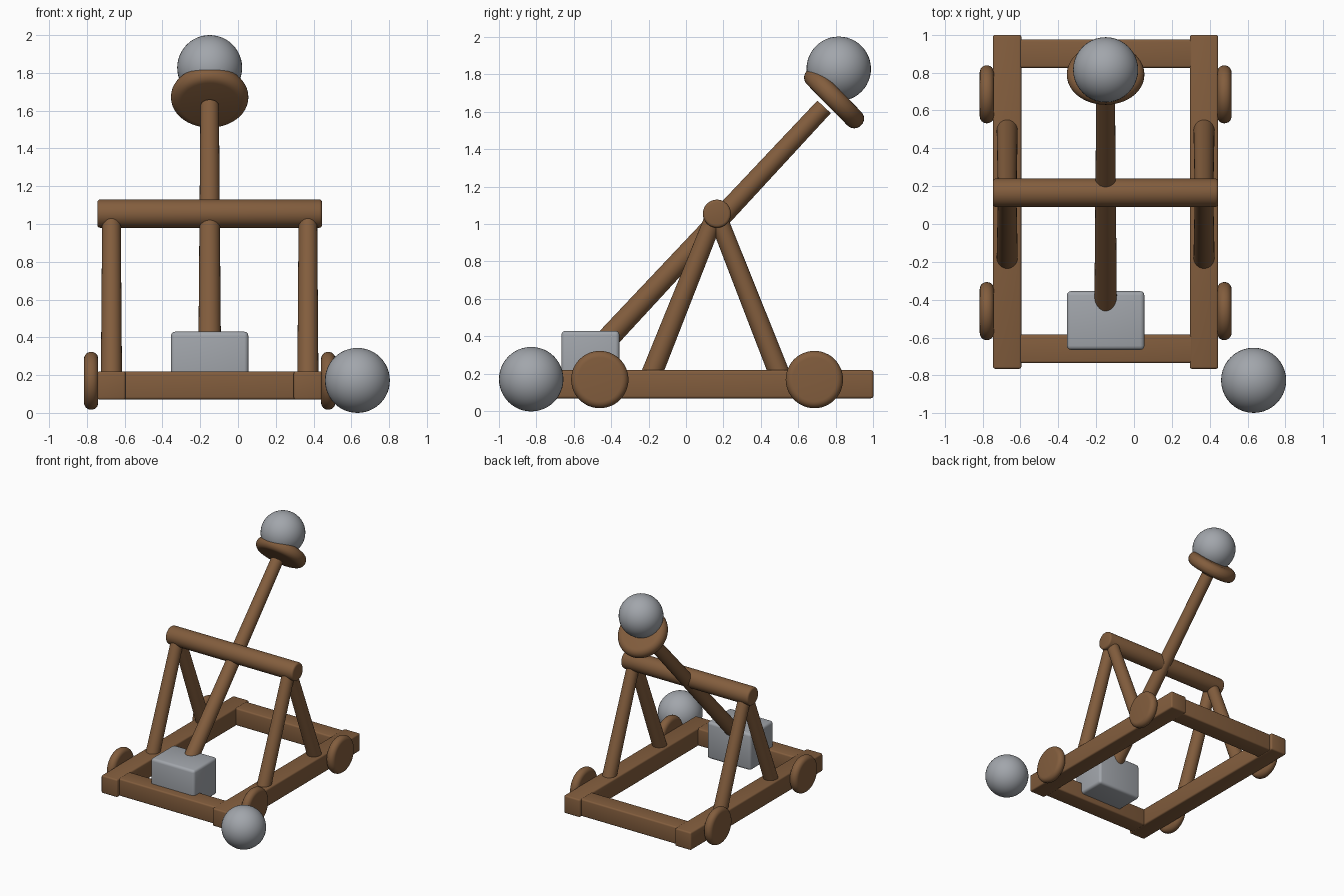
import bpy, bmesh, math
from mathutils import Vector, Matrix

cube = bpy.data.objects.get("Cube")
if cube:
    bpy.data.objects.remove(cube, do_unlink=True)


def material(name, rgb):
    mat = bpy.data.materials.new(name)
    mat.use_nodes = True
    mat.diffuse_color = (*rgb, 1)
    mat.node_tree.nodes["Principled BSDF"].inputs["Base Color"].default_value = (*rgb, 1)
    return mat


WOOD = material("brown wood", (0.225, 0.11, 0.047))
STONE = material("grey stone", (0.36, 0.38, 0.41))
MID = -0.15      # centre line of the machine
HALF = 0.52      # distance from centre line to each side rail


def finish(name, bm, mat, bevel=0, segments=3):
    """Round the hard edges, smooth the rest and link the object."""
    if bevel:
        hard = [e for e in bm.edges if e.calc_face_angle(0) > math.radians(60)]
        bmesh.ops.bevel(bm, geom=hard, offset=bevel, segments=segments,
                        profile=0.5, affect='EDGES', clamp_overlap=True)
    bmesh.ops.recalc_face_normals(bm, faces=bm.faces)
    mesh = bpy.data.meshes.new(name)
    bm.to_mesh(mesh)
    bm.free()
    mesh.materials.append(mat)
    mesh.shade_smooth()
    mesh.set_sharp_from_angle(angle=math.radians(40))
    obj = bpy.data.objects.new(name, mesh)
    bpy.context.collection.objects.link(obj)
    return obj


def box(name, centre, size, mat, bevel):
    bm = bmesh.new()
    bmesh.ops.create_cube(bm, size=1, matrix=Matrix.Translation(centre) @ Matrix.Diagonal((*size, 1)))
    return finish(name, bm, mat, bevel)


def rod(name, start, end, r1, r2, bevel=0, segments=3, sides=40):
    start, end = Vector(start), Vector(end)
    axis = end - start
    place = Matrix.Translation((start + end) / 2) @ axis.to_track_quat('Z', 'Y').to_matrix().to_4x4()
    bm = bmesh.new()
    bmesh.ops.create_cone(bm, cap_ends=True, segments=sides, radius1=r1, radius2=r2,
                          depth=axis.length, matrix=place)
    return finish(name, bm, WOOD, bevel, segments)


def ball(name, centre):
    bm = bmesh.new()
    bmesh.ops.create_uvsphere(bm, u_segments=40, v_segments=24, radius=0.172,
                              matrix=Matrix.Translation(centre))
    return finish(name, bm, STONE)


# Base frame: cross beams between two side rails
for label, y in (("front", -0.66), ("back", 0.9)):
    box(label + "_beam", (MID, y, 0.145), (1.1, 0.15, 0.146), WOOD, 0.012)

for label, side in (("right", -1), ("left", 1)):
    x = MID + side * HALF
    box(label + "_rail", (x, 0.117, 0.145), (0.15, 1.765, 0.15), WOOD, 0.012)

    # Rounded wheels against the outside of the rail
    for place, y in (("front", -0.46), ("back", 0.685)):
        rod(f"{label}_{place}_wheel", (x + side * 0.07, y, 0.17), (x + side * 0.145, y, 0.17),
            0.153, 0.153, 0.036, 6, 48)

    # Leaning posts that meet at the crossbar
    for place, y in (("front", -0.195), ("back", 0.51)):
        rod(f"{label}_{place}_post", (x, y, 0.17), (x, 0.16, 1.06), 0.056, 0.049)

# Crossbar, throwing arm and its cup
rod("crossbar", (-0.745, 0.165, 1.055), (0.445, 0.165, 1.055), 0.075, 0.075, 0.015)
rod("throwing_arm", (MID, -0.5, 0.3), (MID, 0.737, 1.625), 0.06, 0.049)
cup = Vector((MID, 0.79, 1.672))
half_thick = Vector((0, 0.71, 0.70)) * 0.052
rod("cup", cup - half_thick, cup + half_thick, 0.205, 0.205, 0.05, 6, 48)

# Counterweight and stone shots
box("counterweight", (MID, -0.51, 0.275), (0.41, 0.31, 0.31), STONE, 0.022)
ball("loaded_shot", (MID, 0.815, 1.828))
ball("spare_shot", (0.632, -0.826, 0.172))
